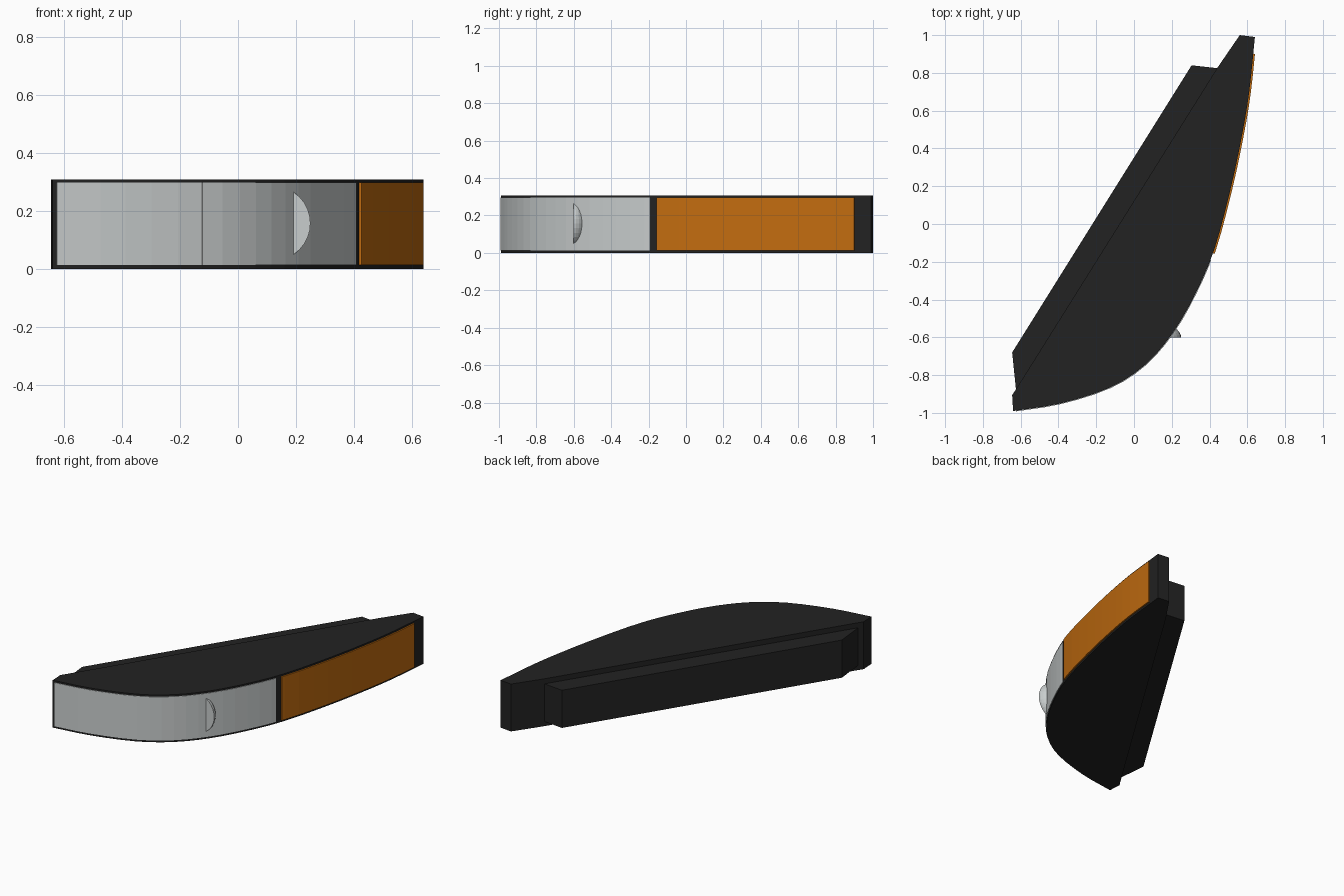
import bpy, bmesh, math
from mathutils import Vector

cube = bpy.data.objects.get("Cube")
if cube:
    bpy.data.objects.remove(cube, do_unlink=True)


def material(name, rgb):
    m = bpy.data.materials.new(name)
    m.use_nodes = True
    m.diffuse_color = (*rgb, 1)
    m.node_tree.nodes["Principled BSDF"].inputs["Base Color"].default_value = (*rgb, 1)
    return m


black = material("black housing", (0.016, 0.016, 0.016))
clear = material("pale grey lens", (0.58, 0.61, 0.61))
amber = material("amber lens", (0.54, 0.15, 0.005))


def finish(name, bm, mat):
    bmesh.ops.recalc_face_normals(bm, faces=bm.faces)
    mesh = bpy.data.meshes.new(name)
    bm.to_mesh(mesh)
    bm.free()
    mesh.materials.append(mat)
    obj = bpy.data.objects.new(name, mesh)
    bpy.context.collection.objects.link(obj)
    return obj


def prism(name, outline, z0, z1, mat):
    """Extrude a plan outline from z0 to z1."""
    bm = bmesh.new()
    low = [bm.verts.new((x, y, z0)) for x, y in outline]
    high = [bm.verts.new((x, y, z1)) for x, y in outline]
    n = len(outline)
    bm.faces.new(low[::-1])
    bm.faces.new(high)
    for i in range(n):
        j = (i + 1) % n
        bm.faces.new((low[i], low[j], high[j], high[i]))
    return finish(name, bm, mat)


def spline(points, steps):
    """Smooth polyline through the points."""
    p = [Vector(q) for q in points]
    p = [2 * p[0] - p[1]] + p + [2 * p[-1] - p[-2]]
    out = []
    for a, b, c, d in zip(p, p[1:], p[2:], p[3:]):
        for s in range(steps):
            t = s / steps
            out.append(0.5 * (2 * b + (c - a) * t + (2 * a - 5 * b + 4 * c - d) * t ** 2
                              + (3 * b - a - 3 * c + d) * t ** 3))
    return out + [p[-2]]


# Curved front edge, seen from above
front = spline([(-0.64, -0.99), (-0.39, -0.95), (-0.125, -0.865), (0.06, -0.745),
                (0.205, -0.578), (0.325, -0.37), (0.425, -0.135), (0.51, 0.18),
                (0.57, 0.46), (0.61, 0.70), (0.64, 0.99)], 3)


def edge_at(y):
    for a, b in zip(front, front[1:]):
        if a.y <= y <= b.y:
            return a.lerp(b, (y - a.y) / (b.y - a.y))


def lens(name, y0, y1, thick, mat):
    """Thin panel following the front edge between two depths."""
    path = [edge_at(y0)] + [p for p in front if y0 + 0.002 < p.y < y1 - 0.002] + [edge_at(y1)]
    outer = []
    for i, p in enumerate(path):
        t = (path[min(i + 1, len(path) - 1)] - path[max(i - 1, 0)]).normalized()
        outer.append(p + Vector((t.y, -t.x)) * thick)
    prism(name, outer + path[::-1], 0.013, 0.297, mat)


# Housing and the narrower mounting block behind it
prism("housing", [tuple(p) for p in front] + [(0.56, 1.0), (0.44, 0.825),
      (-0.625, -0.875), (-0.645, -0.905)], 0, 0.308, black)
prism("mounting_block", [(-0.62, -0.885), (0.45, 0.815), (0.44, 0.825), (0.305, 0.84),
      (-0.645, -0.68), (-0.625, -0.875)], 0.03, 0.275, black)

# Lens panels
lens("outer_clear_lens", -0.988, -0.865, 0.004, clear)
lens("inner_clear_lens", -0.865, -0.19, 0.004, clear)
lens("amber_lens", -0.155, 0.90, 0.009, amber)

# Half dome poking through the clear lens, flat side to the front
bm = bmesh.new()
bmesh.ops.create_uvsphere(bm, u_segments=32, v_segments=16, radius=0.129)
cut = bmesh.ops.bisect_plane(bm, geom=bm.verts[:] + bm.edges[:] + bm.faces[:], dist=1e-5,
                             plane_co=(0, 0, 0), plane_no=(0, -1, 0), clear_outer=True)
bmesh.ops.holes_fill(bm, edges=[e for e in bm.edges if e.is_boundary], sides=0)
bmesh.ops.scale(bm, vec=(1, 0.6, 1), verts=bm.verts)
bmesh.ops.translate(bm, vec=(0.121, -0.602, 0.157), verts=bm.verts)
finish("lens_dome", bm, clear)
